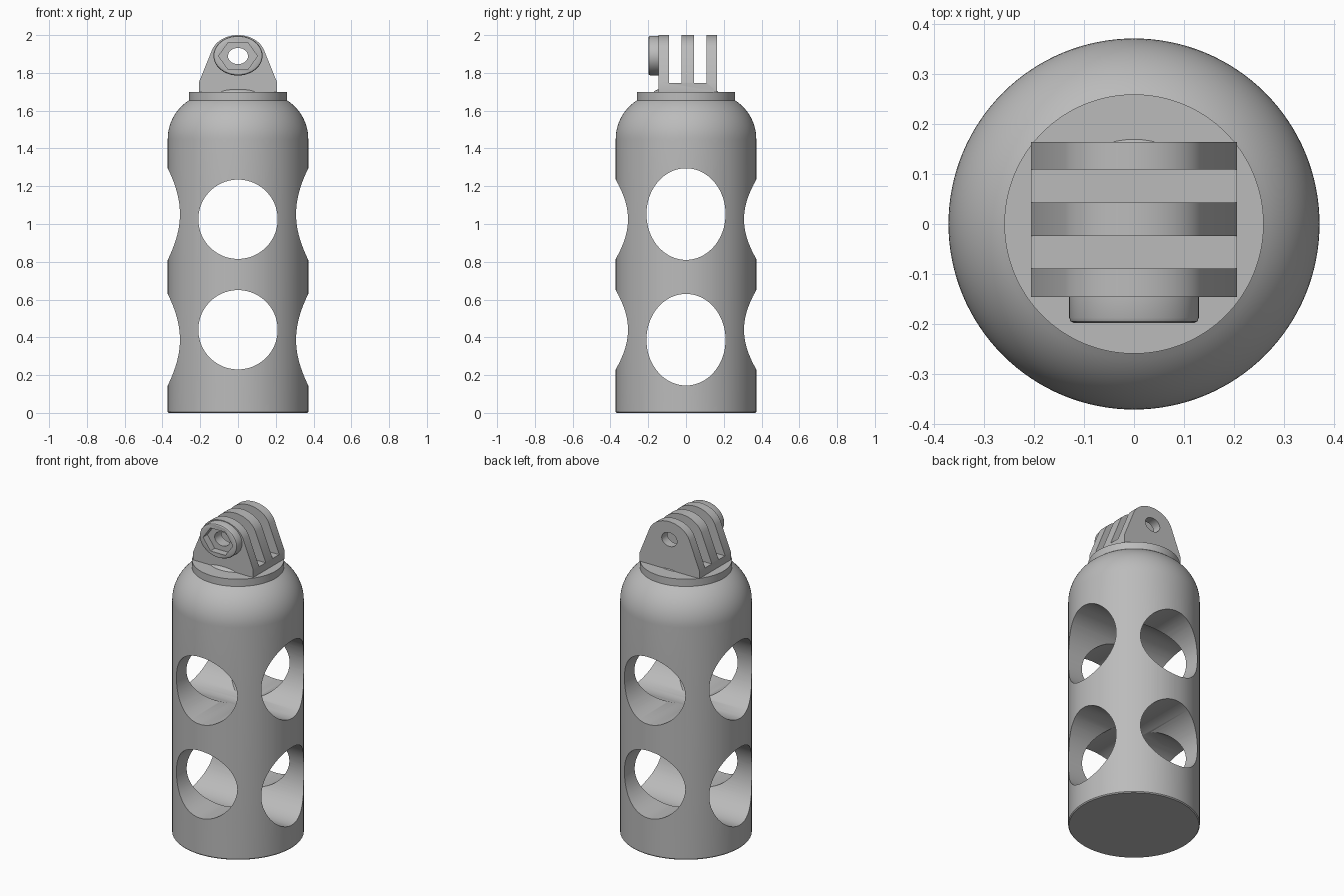
import bpy, bmesh, math

if "Cube" in bpy.data.objects:
    bpy.data.objects.remove(bpy.data.objects["Cube"])

grey = bpy.data.materials.new("plain grey")
grey.diffuse_color = (0.5, 0.5, 0.5, 1)
grey.use_nodes = True
grey.node_tree.nodes["Principled BSDF"].inputs["Base Color"].default_value = grey.diffuse_color


def make_object(name, bm):
    bmesh.ops.recalc_face_normals(bm, faces=bm.faces[:])
    me = bpy.data.meshes.new(name)
    bm.to_mesh(me)
    bm.free()
    me.materials.append(grey)
    ob = bpy.data.objects.new(name, me)
    bpy.context.collection.objects.link(ob)
    return ob


def lathe(name, profile, n=128):
    """Closed solid of revolution from (radius, z) points; radius 0 makes a pole."""
    bm = bmesh.new()
    rings = []
    for r, z in profile:
        rings.append([bm.verts.new((r * math.cos(2 * math.pi * i / n),
                                    r * math.sin(2 * math.pi * i / n), z)) for i in range(n)])
    for a, b in zip(rings, rings[1:]):
        for i in range(n):
            j = (i + 1) % n
            bm.faces.new((a[i], a[j], b[j], b[i]))
    bm.faces.new(rings[0])
    bm.faces.new(rings[-1])
    return make_object(name, bm)


def prism(name, sections, axis="y"):
    """Loft of (position, outline) sections; outlines are (across, z) points."""
    bm = bmesh.new()
    loops = []
    for t, pts in sections:
        loops.append([bm.verts.new((u, t, z) if axis == "y" else (t, u, z)) for u, z in pts])
    n = len(loops[0])
    for a, b in zip(loops, loops[1:]):
        for i in range(n):
            j = (i + 1) % n
            bm.faces.new((a[i], a[j], b[j], b[i]))
    bm.faces.new(loops[0])
    bm.faces.new(loops[-1])
    return make_object(name, bm)


def ellipse(a, b, zc, n=64, start=0.0, end=2 * math.pi):
    closed = end - start > 6.28
    steps = n if closed else n - 1
    return [(a * math.cos(start + (end - start) * i / steps),
             zc + b * math.sin(start + (end - start) * i / steps)) for i in range(n)]


def box(u, z0, z1):
    return [(-u, z0), (u, z0), (u, z1), (-u, z1)]


def cut(ob, cutters):
    bpy.context.view_layer.objects.active = ob
    for c in cutters:
        m = ob.modifiers.new("cut", "BOOLEAN")
        m.operation, m.solver, m.object = "DIFFERENCE", "EXACT", c
        bpy.ops.object.modifier_apply(modifier=m.name)
        bpy.data.objects.remove(c)


def smooth(ob):
    bpy.ops.object.select_all(action="DESELECT")
    ob.select_set(True)
    bpy.context.view_layer.objects.active = ob
    bpy.ops.object.shade_smooth_by_angle(angle=math.radians(30))


# Bottle body with rounded shoulder
R, F, ZS = 0.372, 0.243, 1.45
profile = [(R - 0.005, 0), (R, 0.006), (R, ZS)]
for i in range(1, 15):
    t = math.radians(58) * i / 14
    profile.append((R - F + F * math.cos(t), ZS + F * math.sin(t)))
body = lathe("body", profile)

# Crossing tunnels through the solid body: round front to back, oval side to side
tunnels = []
for z in (0.44, 1.025):
    tunnels.append(prism("tunnel_cutter", [(-1, ellipse(0.21, 0.21, z, 80)),
                                           (1, ellipse(0.21, 0.21, z, 80))]))
for z in (0.3875, 1.0525):
    tunnels.append(prism("tunnel_cutter", [(-1, ellipse(0.2095, 0.2425, z, 80)),
                                           (1, ellipse(0.2095, 0.2425, z, 80))], "x"))
cut(body, tunnels)

# Collar disc and the shallow dome on it
collar = lathe("collar", [(0.26, 1.653), (0.26, 1.70)])
dome = lathe("collar_dome", [(0.172 * math.cos(t), 1.695 + 0.035 * math.sin(t))
                             for t in [math.radians(80) * i / 8 for i in range(9)]], 64)

# Three-pronged mount: one extruded profile, slotted twice and bored
ZC = 1.889
tan = math.radians(17.3)
outline = [(-0.207, 1.70), (0.207, 1.70), (0.207, 1.75)]
outline += ellipse(0.145, 2.0 - 1.885, 1.885, 40, tan, math.pi - tan)
outline += [(-0.207, 1.75)]
mount = prism("pronged_mount", [(-0.146, outline), (0.164, outline)])
slots = [prism("slot_cutter", [(a, box(0.4, 1.746, 2.2)), (b, box(0.4, 1.746, 2.2))])
         for a, b in ((-0.089, -0.024), (0.043, 0.109))]


def bore():
    e = ellipse(0.053, 0.043, ZC, 40)
    return prism("bore_cutter", [(-0.4, e), (0.4, e)])


cut(mount, slots + [bore()])

# Nut boss with softened rim and hexagonal pocket
big, small = ellipse(0.13, 0.105, ZC + 0.002), ellipse(0.121, 0.097, ZC + 0.002)
boss = prism("nut_boss", [(-0.198, small), (-0.195, ellipse(0.127, 0.102, ZC + 0.002)),
                          (-0.188, big), (-0.140, big)])
hexagon = ellipse(0.103, 0.083, ZC, 6)
pocket = prism("pocket_cutter", [(-0.3, hexagon), (-0.155, hexagon)])
cut(boss, [pocket, bore()])

for ob in (body, collar, dome, mount, boss):
    smooth(ob)
